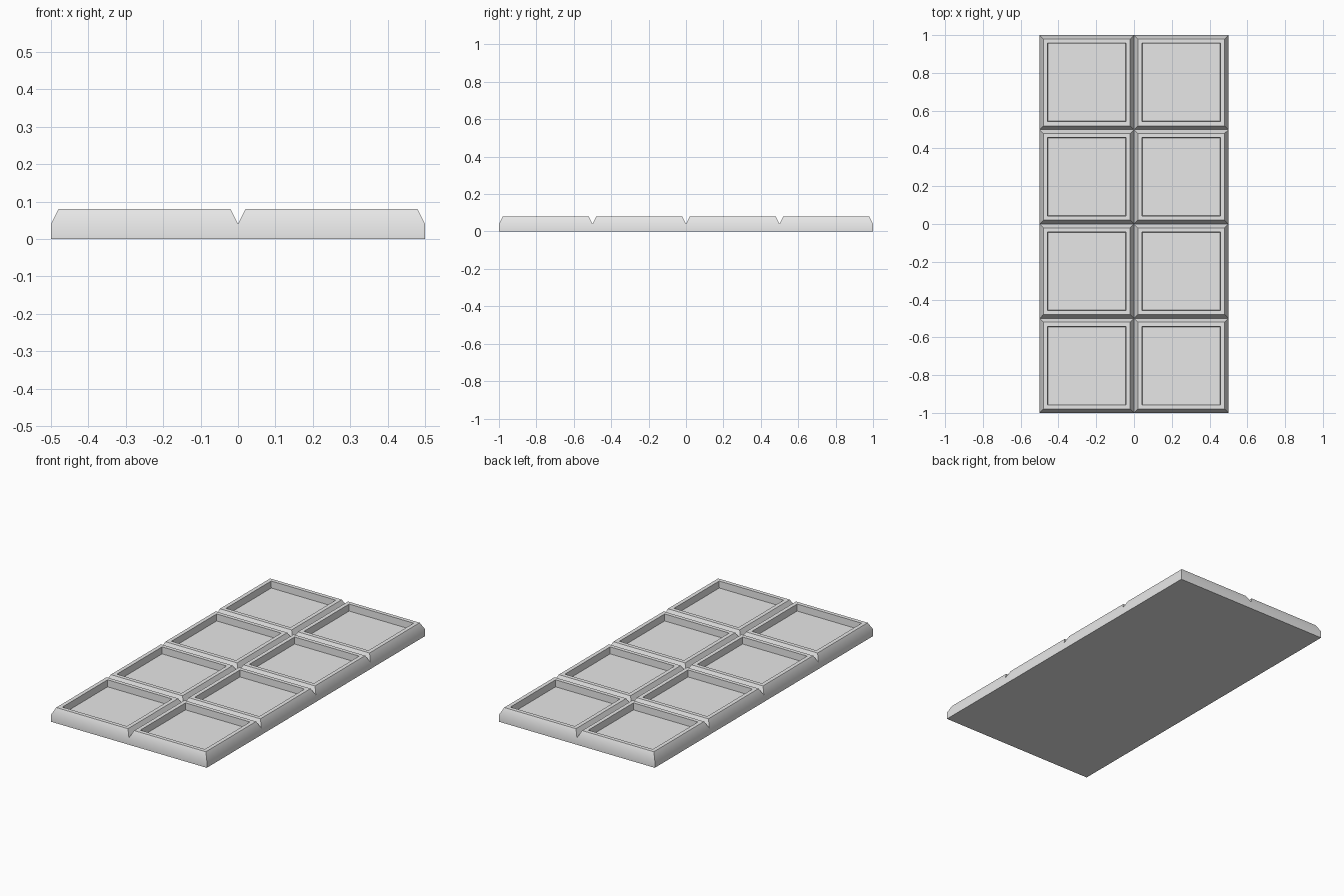
import bpy
import bmesh
import math
from mathutils import Matrix

cube = bpy.data.objects.get("Cube")
if cube:
    bpy.data.objects.remove(cube, do_unlink=True)

COLUMNS, ROWS = 2, 4
SHOULDER = 0.04      # height where the chamfers start
BEVEL = 0.02         # chamfer run around each segment
RIM = 0.023          # flat rim around each recess
DEPTH = 0.04         # recess depth

# Plain grey material
grey = bpy.data.materials.new("plain_grey")
grey.use_nodes = True
colour = (0.8, 0.8, 0.8, 1)
grey.diffuse_color = colour
for node in grey.node_tree.nodes:
    if node.type == 'BSDF_PRINCIPLED':
        node.inputs["Base Color"].default_value = colour

# Grid of segments at shoulder height
bm = bmesh.new()
bmesh.ops.create_grid(
    bm, x_segments=COLUMNS, y_segments=ROWS, size=0.5,
    matrix=Matrix.Translation((0, 0, SHOULDER)) @ Matrix.Diagonal((1, 2, 1, 1)))
segments = list(bm.faces)

# Chamfer, flat rim, then sunken panel of each segment
for thickness, depth in ((BEVEL, SHOULDER), (RIM, 0), (0.001, -DEPTH)):
    bmesh.ops.inset_individual(bm, faces=segments, thickness=thickness,
                               depth=depth, use_even_offset=True)

# Outer walls and underside
border = [e for e in bm.edges if e.is_boundary]
walls = bmesh.ops.extrude_edge_only(bm, edges=border)["geom"]
for v in walls:
    if isinstance(v, bmesh.types.BMVert):
        v.co.z = 0
base_loop = [e for e in bm.edges if e.is_boundary]
bmesh.ops.edgeloop_fill(bm, edges=base_loop)
bmesh.ops.recalc_face_normals(bm, faces=bm.faces)

mesh = bpy.data.meshes.new("segmented_bar")
bm.to_mesh(mesh)
bm.free()
mesh.materials.append(grey)
bar = bpy.data.objects.new("segmented_bar", mesh)
bpy.context.collection.objects.link(bar)

# Soft shading over the shallow chamfer, crisp edges elsewhere
bpy.ops.object.select_all(action='DESELECT')
bar.select_set(True)
bpy.context.view_layer.objects.active = bar
bpy.ops.object.shade_smooth_by_angle(angle=math.radians(30))
